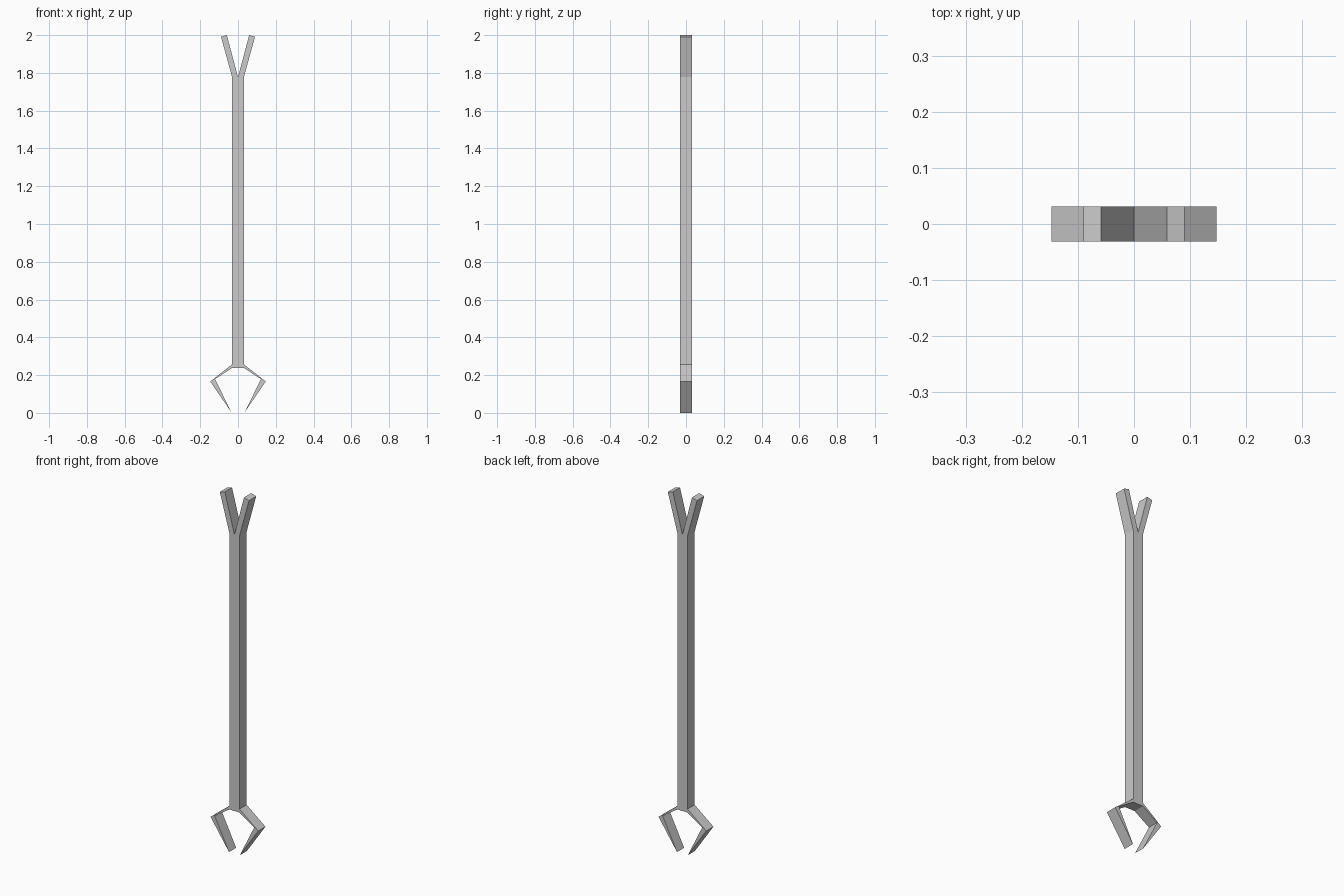
import bpy

if "Cube" in bpy.data.objects:
    bpy.data.objects.remove(bpy.data.objects["Cube"])

# Right half of the flat outline, as (x, z) points
P = {
    "v": (0.0, 1.777), "shoulder": (0.031, 1.777),
    "prong_in": (0.059, 2.0), "prong_out": (0.09, 1.991),
    "hip": (0.031, 0.257), "hip_low": (0.031, 0.238), "base": (0.0, 0.238),
    "elbow": (0.147, 0.166), "elbow_in": (0.122, 0.179), "tip": (0.033, 0.0),
}

# Neighbouring parts share points, so the staff is one closed skin
PARTS = [
    ("v", "shoulder", "prong_out", "prong_in"),           # fork prong
    ("base", "hip_low", "hip", "shoulder", "v"),          # shaft
    ("hip_low", "elbow_in", "elbow", "hip"),              # upper claw
    ("elbow_in", "tip", "elbow"),                         # claw point
]

names = list(P)
mesh = bpy.data.meshes.new("clawed_staff")
mesh.from_pydata([(x, 0, z) for x, z in P.values()], [],
                 [[names.index(n) for n in part] for part in PARTS])
staff = bpy.data.objects.new("clawed_staff", mesh)
bpy.context.collection.objects.link(staff)

# Mirror to the left side, then give it depth
mirror = staff.modifiers.new("mirror", 'MIRROR')
mirror.use_axis = (True, False, False)
mirror.merge_threshold = 0.001
depth = staff.modifiers.new("depth", 'SOLIDIFY')
depth.thickness = 0.063
depth.offset = 0
